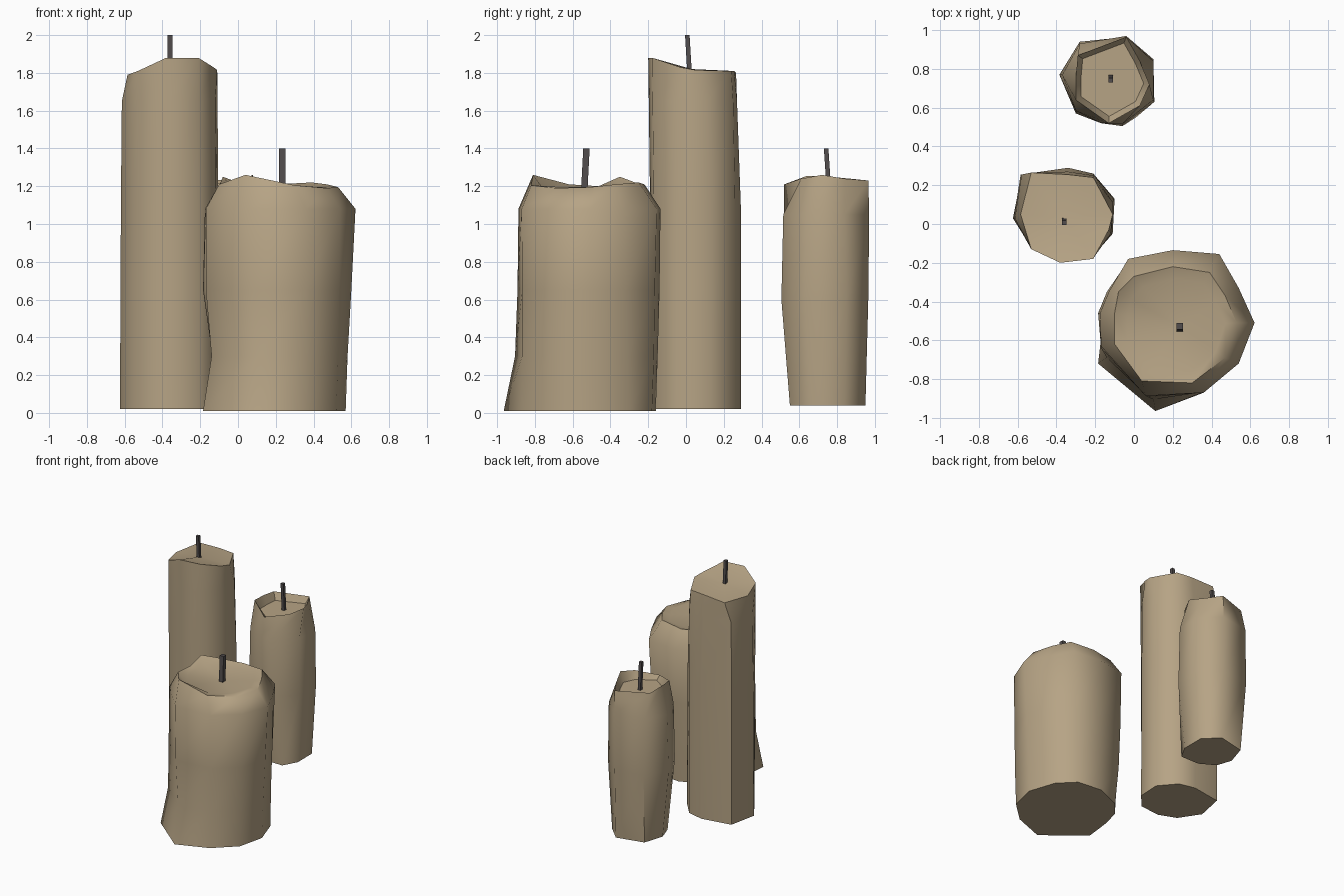
import bpy, bmesh, math
from mathutils import Vector


def material(name, rgb):
    m = bpy.data.materials.new(name)
    m.diffuse_color = (*rgb, 1)
    return m


WAX = material("tan wax", (0.47, 0.37, 0.235))
WICK = material("charred wick", (0.085, 0.075, 0.075))


def loft(name, rings, mat, centre=None, angle=55):
    """Skin rings of equal length; close the top with a fan to centre or an n-gon."""
    bm = bmesh.new()
    rows = [[bm.verts.new(p) for p in r] for r in rings]
    n = len(rows[0])
    for a, b in zip(rows, rows[1:]):
        for i in range(n):
            j = (i + 1) % n
            bm.faces.new((a[i], a[j], b[j], b[i]))
    bm.faces.new(rows[0][::-1])
    if centre:
        c = bm.verts.new(centre)
        for i in range(n):
            bm.faces.new((rows[-1][i], rows[-1][(i + 1) % n], c))
    else:
        bm.faces.new(rows[-1])
    bmesh.ops.recalc_face_normals(bm, faces=bm.faces)
    me = bpy.data.meshes.new(name)
    bm.to_mesh(me)
    bm.free()
    me.materials.append(mat)
    ob = bpy.data.objects.new(name, me)
    bpy.context.collection.objects.link(ob)
    bpy.ops.object.select_all(action='DESELECT')
    ob.select_set(True)
    bpy.context.view_layer.objects.active = ob
    bpy.ops.object.shade_smooth_by_angle(angle=math.radians(angle))
    return ob


def flat(z, pts):
    return [(x, y, z) for x, y in pts]


def candle(name, body, rim, centre, inset=None):
    rings = body + [rim]
    if inset:  # sunken pool of wax inside the rim
        c = Vector(centre)
        rings.append([(c.x + (p[0] - c.x) * inset, c.y + (p[1] - c.y) * inset, c.z)
                      for p in rim])
    loft(name, rings, WAX, centre)


def wick(name, base, tip, w):
    ring = lambda p: [(p[0] + sx * w / 2, p[1] + sy * w / 2, p[2])
                      for sx, sy in ((-1, -1), (1, -1), (1, 1), (-1, 1))]
    loft(name, [ring(base), ring(tip)], WICK, angle=30)


# Tall candle
candle("tall_candle", [
    flat(0.02, [(-.625, .03), (-.52, -.13), (-.38, -.185), (-.21, -.165), (-.11, -.05),
                (-.10, .13), (-.21, .26), (-.34, .29), (-.58, .25)]),
    flat(1.1, [(-.62, .03), (-.525, -.13), (-.38, -.19), (-.21, -.17), (-.115, -.05),
               (-.105, .13), (-.21, .26), (-.34, .29), (-.585, .255)]),
    flat(1.65, [(-.615, .03), (-.53, -.13), (-.38, -.197), (-.21, -.177), (-.12, -.05),
                (-.108, .11), (-.205, .25), (-.34, .27), (-.58, .255)])],
    [(-.585, .05, 1.79), (-.53, -.13, 1.81), (-.38, -.2, 1.88), (-.21, -.18, 1.88),
     (-.13, -.03, 1.83), (-.11, .05, 1.815), (-.21, .24, 1.81), (-.34, .255, 1.81),
     (-.53, .265, 1.80)],
    (-.36, .03, 1.82))
wick("tall_wick", (-.36, .02, 1.78), (-.36, .007, 2.0), .024)

# Wide candle
candle("wide_candle", [
    flat(0.01, [(-.16, -.5), (-.185, -.72), (.11, -.965), (.36, -.87), (.52, -.72),
                (.57, -.51), (.5, -.3), (.38, -.18), (.18, -.16), (-.03, -.25), (-.12, -.36)]),
    flat(0.3, [(-.135, -.5), (-.14, -.69), (.1, -.905), (.36, -.867), (.53, -.72),
               (.58, -.51), (.51, -.31), (.4, -.17), (.19, -.15), (-.03, -.21), (-.13, -.35)]),
    flat(0.65, [(-.185, -.46), (-.17, -.64), (.07, -.892), (.36, -.867), (.535, -.72),
                (.6, -.51), (.53, -.32), (.42, -.165), (.2, -.14), (-.03, -.19), (-.14, -.35)]),
    flat(1.08, [(-.175, -.46), (-.17, -.63), (.06, -.887), (.36, -.87), (.54, -.72),
                (.622, -.51), (.54, -.33), (.44, -.155), (.2, -.135), (-.03, -.18), (-.13, -.35)])],
    [(-.1, -.46, 1.2), (-.1, -.62, 1.21), (.04, -.81, 1.26), (.3, -.82, 1.205),
     (.47, -.69, 1.19), (.53, -.51, 1.195), (.47, -.37, 1.21), (.39, -.25, 1.22),
     (.2, -.22, 1.21), (0, -.27, 1.22), (-.08, -.35, 1.25)],
    (.235, -.53, 1.195), .8)
wick("wide_wick", (.235, -.54, 1.15), (.235, -.527, 1.4), .034)

# Small candle
candle("small_candle", [
    flat(0.04, [(-.31, .74), (-.27, .62), (-.15, .55), (.01, .55), (.07, .66),
                (.07, .84), (-.04, .95), (-.26, .9)]),
    flat(0.6, [(-.385, .77), (-.3, .57), (-.17, .52), (-.06, .505), (.105, .63),
               (.1, .85), (-.04, .965), (-.28, .94)]),
    flat(1.05, [(-.37, .77), (-.3, .585), (-.17, .52), (-.06, .515), (.1, .64),
                (.1, .84), (-.04, .97), (-.28, .93)])],
    [(-.3, .76, 1.25), (-.3, .64, 1.255), (-.13, .52, 1.21), (.03, .61, 1.24),
     (.08, .72, 1.26), (.03, .84, 1.24), (-.04, .965, 1.23), (-.29, .87, 1.24)],
    (-.12, .755, 1.18), .85)
wick("small_wick", (-.12, .76, 1.13), (-.12, .742, 1.4), .024)
